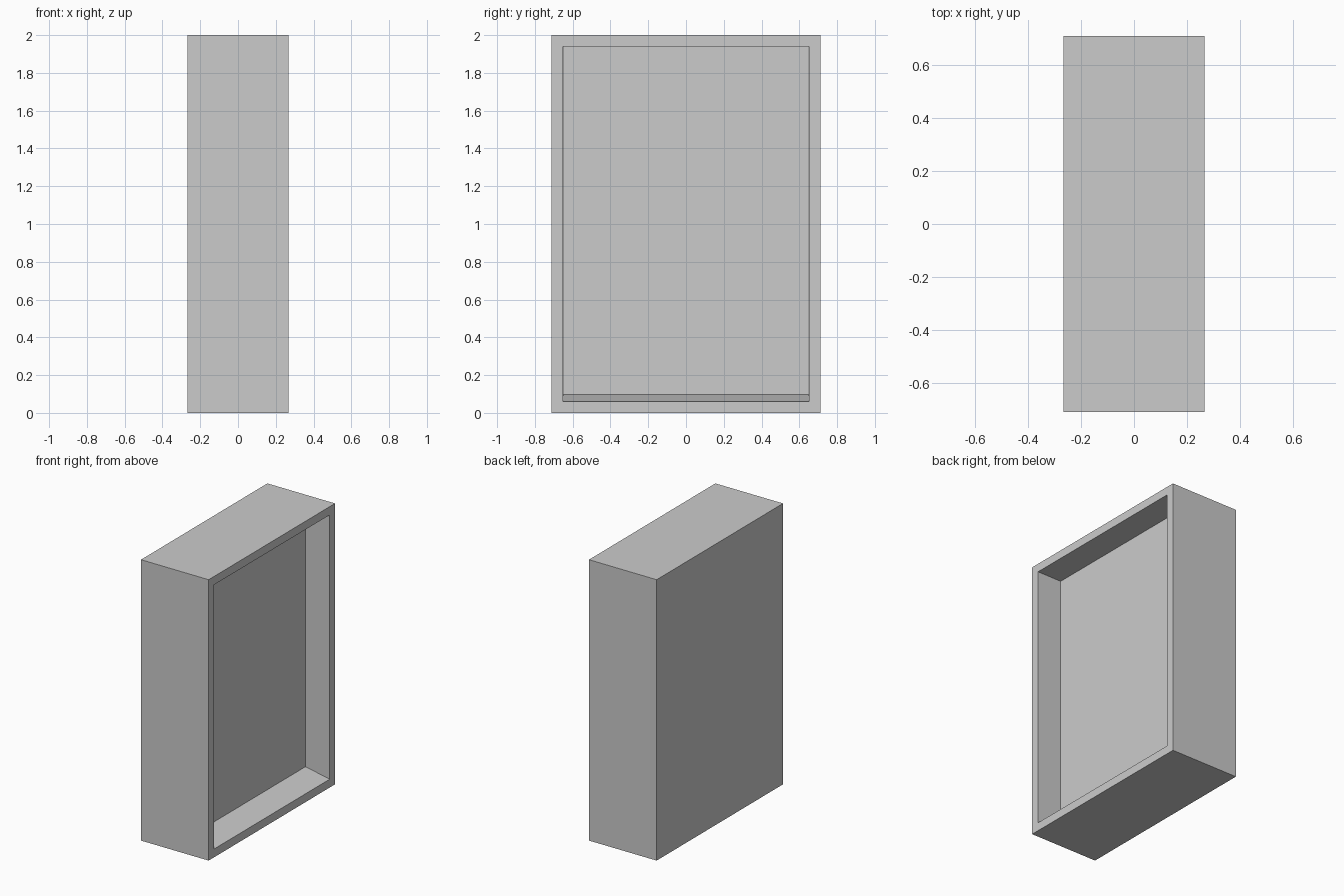
import bpy, bmesh
from mathutils import Matrix

if "Cube" in bpy.data.objects:
    bpy.data.objects.remove(bpy.data.objects["Cube"])

WIDTH, DEPTH, HEIGHT = 0.533, 1.422, 2.0
RIM, RECESS = 0.084, 0.19

bm = bmesh.new()
# Solid cabinet block standing on the floor
bmesh.ops.create_cube(bm, size=1.0, matrix=Matrix.Translation((0, 0, HEIGHT / 2))
                      @ Matrix.Diagonal((WIDTH, DEPTH, HEIGHT, 1)))

# Rim around the open +x side
face = next(f for f in bm.faces if f.normal.x > 0.9)
bmesh.ops.inset_individual(bm, faces=[face], thickness=RIM)

# Sunken, very slightly tapered panel
bmesh.ops.inset_individual(bm, faces=[face], thickness=0.003, depth=0)
for v in face.verts:
    v.co.x -= RECESS
    if v.co.z < 1:
        v.co.z = 0.098

bmesh.ops.recalc_face_normals(bm, faces=bm.faces)
mesh = bpy.data.meshes.new("recessed_cabinet")
bm.to_mesh(mesh)
bm.free()
cabinet = bpy.data.objects.new("recessed_cabinet", mesh)
bpy.context.collection.objects.link(cabinet)
